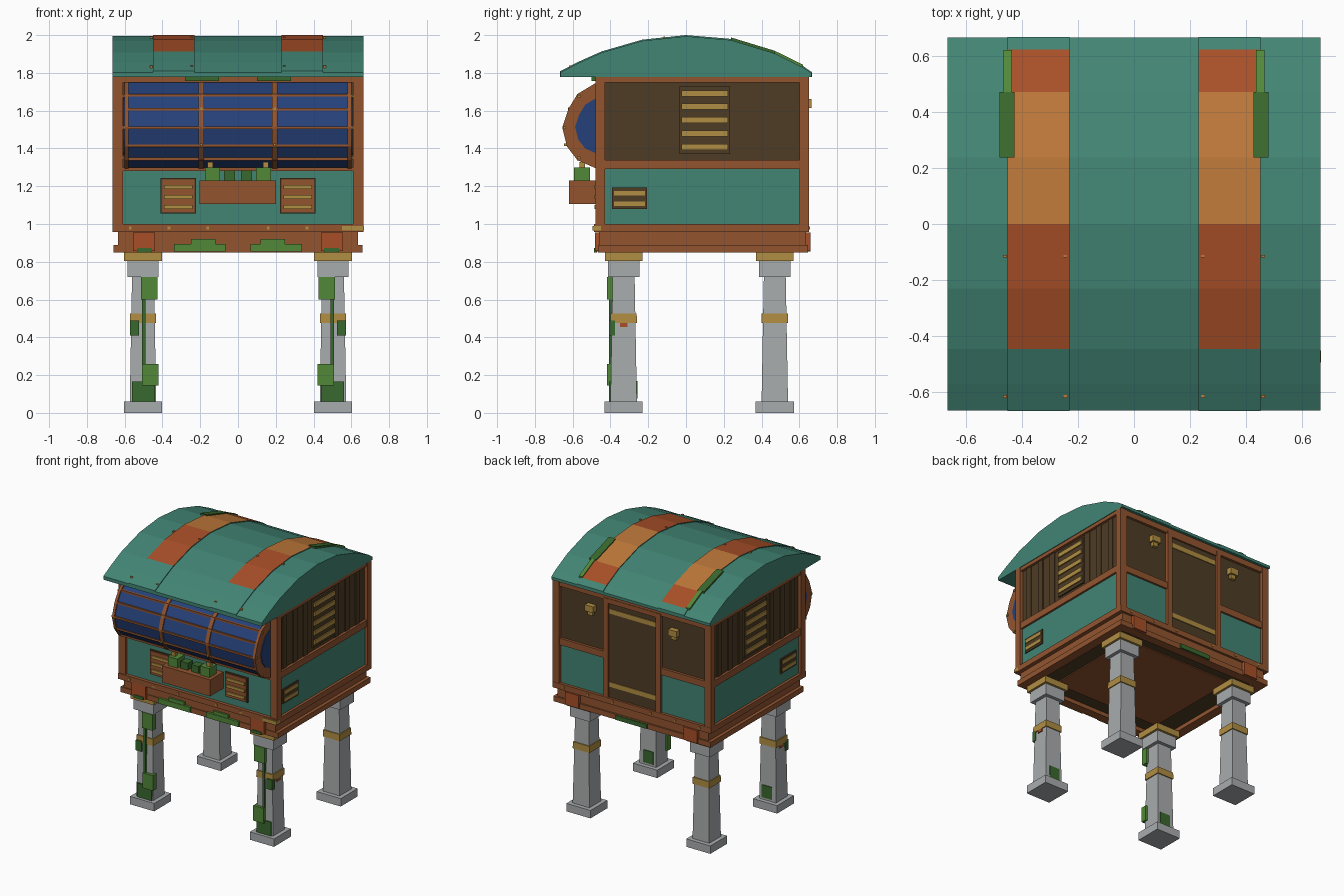
import bpy, bmesh

if "Cube" in bpy.data.objects:
    bpy.data.objects.remove(bpy.data.objects["Cube"])


def mat(name, r, g, b):
    lin = lambda c: (c / 255 / 12.92) if c < 10 else ((c / 255 + 0.055) / 1.055) ** 2.4
    m = bpy.data.materials.new(name)
    m.diffuse_color = (lin(r), lin(g), lin(b), 1)
    m.use_nodes = True
    m.node_tree.nodes["Principled BSDF"].inputs["Base Color"].default_value = m.diffuse_color
    return m


TEAL = mat("teal", 66, 133, 116)
WOOD = mat("copper wood", 146, 84, 47)
DARK = mat("dark timber", 78, 60, 37)
BLUE = mat("blue glass", 37, 65, 122)
BRASS = mat("brass", 177, 141, 66)
STONE = mat("grey stone", 169, 172, 173)
LEAF = mat("leaf green", 82, 136, 56)
MOSS = mat("dark green", 57, 104, 46)
RUST = mat("rust", 168, 79, 40)
AMBER = mat("amber", 190, 120, 58)


def finish(name, bm, *mats):
    bmesh.ops.recalc_face_normals(bm, faces=bm.faces)
    me = bpy.data.meshes.new(name)
    bm.to_mesh(me)
    bm.free()
    for m in mats:
        me.materials.append(m)
    ob = bpy.data.objects.new(name, me)
    bpy.context.collection.objects.link(ob)
    return ob


def frustum(name, cx, cy, z0, z1, h0, h1, m):
    """Square column; h0 and h1 are (x, y) half sizes at bottom and top."""
    bm = bmesh.new()
    bmesh.ops.create_cube(bm, size=2)
    for v in bm.verts:
        h, z = (h0, z0) if v.co.z < 0 else (h1, z1)
        v.co = (cx + v.co.x * h[0], cy + v.co.y * h[1], z)
    return finish(name, bm, m)


def box(name, x0, x1, y0, y1, z0, z1, m, mirror=False):
    h = ((x1 - x0) / 2, (y1 - y0) / 2)
    for s in ((1, -1) if mirror else (1,)):
        frustum(name, s * (x0 + x1) / 2, (y0 + y1) / 2, z0, z1, h, h, m)


def prism(name, pts, x0, x1, *mats, mirror=False):
    """Extrude a y-z outline along x."""
    for s in ((1, -1) if mirror else (1,)):
        bm = bmesh.new()
        f = bm.faces.new([bm.verts.new((s * x0, y, z)) for y, z in pts])
        r = bmesh.ops.extrude_face_region(bm, geom=[f])
        for v in r["geom"]:
            if isinstance(v, bmesh.types.BMVert):
                v.co.x = s * x1
        ob = finish(name, bm, *mats)
    return ob


# Roof: solid faceted arch
ARCH = [(-.665, 1.803), (-.57, 1.852), (-.445, 1.908), (-.23, 1.97), (0, 1.994), (.237, 1.974),
        (.47, 1.903), (.62, 1.829), (.665, 1.798)]


def roof_z(y):
    for (a, za), (b, zb) in zip(ARCH, ARCH[1:]):
        if a <= y <= b:
            return za + (zb - za) * (y - a) / (b - a)


prism("roof", [(-.665, 1.777)] + ARCH + [(.665, 1.777)], -.665, .665, TEAL)

# Raised roof bands with rust and amber tiles
for s in (1, -1):
    pts = [(-.667, 1.779)] + [(y * 1.002, z + .006) for y, z in ARCH] + [(.667, 1.779)]
    band = prism("roof_band", pts, s * .23, s * .45, TEAL, RUST, AMBER)
    for p in band.data.polygons:
        y = p.center.y
        if p.normal.z > .5 and -.445 < y < .622:
            p.material_index = 2 if 0 < y < .47 else 1
    for x in (.245, .46):
        for y in (-.115, -.615):
            z = roof_z(y)
            box("roof_rivet", s * x - .007, s * x + .007, y - .005, y + .005, z - .01, z + .011, AMBER)
for name, xa, xb, ya, yb, m in (("roof_vine", .425, .48, .237, .47, MOSS),
                                ("roof_vine_tip", .435, .465, .47, .62, LEAF)):
    za, zb = roof_z(ya), roof_z(yb)
    prism(name, [(ya, za - .01), (ya, za + .014), (yb, zb + .014), (yb, zb - .01)], xa, xb, m, mirror=True)

# Cabin core
box("lower_walls", -.645, .645, -.462, .63, .99, 1.3, TEAL)
box("upper_walls", -.64, .64, -.455, .625, 1.3, 1.777, DARK)

# Corner posts and rails
for y0, y1 in ((-.48, -.43), (.6, .65)):
    box("corner_post", .61, .665, y0, y1, .99, 1.777, WOOD, True)
box("side_top_rail", .63, .66, -.43, .6, 1.75, 1.777, WOOD, True)
box("side_mid_rail", .63, .66, -.43, .6, 1.29, 1.34, WOOD, True)
box("front_top_rail", -.61, .61, -.475, -.45, 1.75, 1.777, WOOD)
box("front_mid_rail", -.61, .61, -.475, -.45, 1.28, 1.3, WOOD)
box("back_top_rail", -.61, .61, .61, .645, 1.735, 1.777, WOOD)
box("back_mid_rail", .24, .61, .61, .645, 1.29, 1.34, WOOD, True)

# Side wall battens
for i in range(8):
    y = -.36 + i * .125
    if not -.05 < y < .25:
        box("side_batten", .635, .646, y - .025, y + .025, 1.34, 1.75, DARK, True)

# Base beams and floor
box("sill", -.665, .665, -.487, .652, .957, 1.0, WOOD)
box("base_beam", -.635, .635, -.46, .635, .89, .957, WOOD)
box("base_skirt_end", .59, .66, -.465, .647, .85, .89, WOOD, True)
for y0, y1 in ((-.465, -.4), (.58, .647)):
    box("base_skirt", -.59, .59, y0, y1, .85, .89, WOOD)
box("underfloor", -.59, .59, -.4, .58, .88, .892, DARK)
box("underfloor_board", -.45, .45, -.3, .48, .872, .882, WOOD)

# Base brackets, rivets, moss and corner plate
for y0, y1 in ((-.482, -.45), (.63, .66)):
    box("base_bracket", .44, .555, y0, y1, .857, .955, RUST, True)
box("bracket_moss", .455, .535, -.488, -.47, .85, .872, MOSS, True)
for x in (.16, .365, .57):
    box("sill_rivet", x - .007, x + .007, -.492, -.48, .972, .986, BRASS, True)
    box("back_sill_rivet", x - .007, x + .007, .645, .657, .972, .986, BRASS, True)
box("corner_plate", .55, .667, -.494, -.45, .965, .99, BRASS)
box("base_moss", .067, .338, -.478, -.455, .855, .895, LEAF, True)
box("base_moss_top", .12, .25, -.474, -.455, .895, .92, LEAF, True)
box("back_moss", -.13, .13, .64, .66, .855, .888, MOSS)
box("eave_moss", .1, .28, -.5, -.47, 1.757, 1.777, MOSS, True)

# Legs
for sx in (1, -1):
    for cy in (-.33, .47):
        cx = sx * .503
        for name, z0, z1, a, b, m in (("leg_foot", 0, .06, .101, .101, STONE),
                                      ("leg_shaft", .06, .72, .07, .058, STONE),
                                      ("leg_band", .475, .525, .07, .069, BRASS),
                                      ("leg_cap", .72, .805, .083, .083, STONE),
                                      ("leg_collar", .803, .85, .1, .1, BRASS)):
            frustum(name, cx, cy, z0, z1, (a, a), (b, b), m)

# Vines on the front legs
for name, x0, x1, z0, z1, m in (("leg_vine_top", .425, .513, .6, .72, LEAF),
                                ("leg_vine_stem", .49, .507, .16, .6, MOSS),
                                ("leg_vine_side", .525, .573, .41, .488, MOSS),
                                ("leg_vine_low", .42, .508, .145, .26, LEAF),
                                ("leg_vine_foot", .44, .562, .06, .165, MOSS)):
    light = m == LEAF
    box(name, x0, x1, -.418 if light else -.408, -.375, z0, z1, m, True)
box("leg_moss_patch", .455, .54, -.275, -.257, .075, .17, MOSS, True)
box("leg_rust_plate", .55, .573, -.35, -.31, .455, .477, RUST, True)

# Barrel window bay
BAY = [(-.455, 1.76), (-.575, 1.688), (-.622, 1.61), (-.655, 1.51),
       (-.63, 1.41), (-.575, 1.338), (-.455, 1.285)]


def bay(k):
    return [(-.455 + (y + .455) * k, 1.52 + (z - 1.52) * k) for y, z in BAY]


prism("bay_glass", bay(.955), -.585, .585, BLUE)
prism("bay_end_rib", bay(1), .58, .6, WOOD, mirror=True)
prism("bay_end_glass", bay(.66), .595, .605, BLUE, mirror=True)
prism("bay_rib", bay(1), .18, .21, WOOD, mirror=True)
for y, z in bay(.965)[1:-1]:
    box("bay_bar", -.58, .58, y - .006, y + .01, z - .007, z + .007, WOOD)
for y, z in bay(.93)[1:-1:2]:
    box("bay_rivet", .595, .608, y - .007, y + .007, z - .007, z + .007, BRASS, True)
for z in (1.42, 1.61):
    y = -.645 if z < 1.5 else -.625
    box("rib_rivet", .188, .202, y, y + .02, z - .007, z + .007, BRASS, True)

# Planter with plants
box("planter", -.205, .2, -.62, -.46, 1.105, 1.23, WOOD)
box("plant_big", .095, .175, -.592, -.508, 1.225, 1.298, LEAF, True)
box("plant_small", .015, .075, -.58, -.52, 1.225, 1.283, MOSS, True)
box("blossom", .132, .162, -.565, -.535, 1.298, 1.328, BRASS, True)

# Front vents
box("front_vent_edge", .222, .41, -.47, -.455, 1.055, 1.243, DARK, True)
box("front_vent", .23, .402, -.477, -.455, 1.063, 1.235, WOOD, True)
for z in (1.195, 1.143, 1.09):
    box("front_vent_slat", .24, .392, -.485, -.47, z - .011, z + .011, BRASS, True)

# Side vents
box("side_vent", .635, .653, -.035, .232, 1.37, 1.728, DARK, True)
for i in range(5):
    z = 1.408 + i * .071
    box("side_vent_slat", .645, .662, -.025, .222, z - .016, z + .016, BRASS, True)
box("low_vent", .635, .653, -.392, -.207, 1.08, 1.192, DARK, True)
for z in (1.108, 1.164):
    box("low_vent_slat", .645, .658, -.38, -.218, z - .012, z + .012, BRASS, True)

# Back door and lanterns
box("door", -.2, .2, .6, .636, 1.0, 1.72, DARK)
box("door_post", .2, .24, .61, .65, 1.0, 1.75, WOOD, True)
box("door_lintel", -.2, .2, .61, .648, 1.715, 1.75, WOOD)
for z in (1.1, 1.655):
    box("door_strap", -.195, .195, .63, .642, z - .018, z + .018, BRASS)
box("lantern", .315, .385, .62, .664, 1.615, 1.662, BRASS, True)
box("lantern_foot", .33, .37, .62, .65, 1.585, 1.615, BRASS, True)
